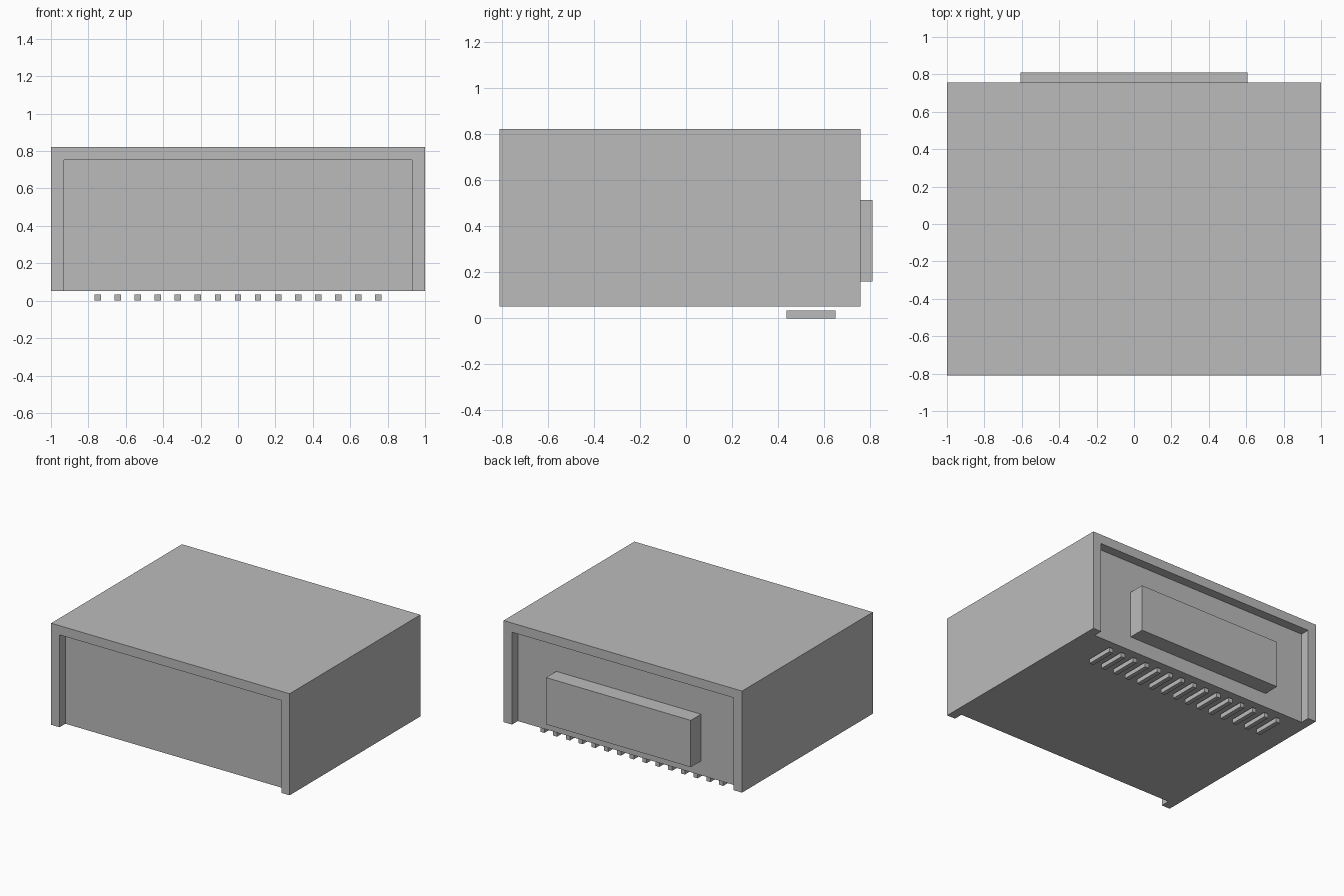
import bpy
import bmesh
from mathutils import Matrix, Vector

cube = bpy.data.objects.get("Cube")
if cube:
    bpy.data.objects.remove(cube, do_unlink=True)

# Single grey material
grey = bpy.data.materials.new("neutral grey")
grey.use_nodes = True
colour = (0.5, 0.5, 0.5, 1)
grey.diffuse_color = colour
grey.node_tree.nodes["Principled BSDF"].inputs["Base Color"].default_value = colour


def box(name, low, high):
    """Flat-shaded box spanning two opposite corners."""
    low, high = Vector(low), Vector(high)
    bm = bmesh.new()
    bmesh.ops.create_cube(bm, size=1, matrix=Matrix.Translation((low + high) / 2)
                          @ Matrix.Diagonal((*(high - low), 1)))
    mesh = bpy.data.meshes.new(name)
    bm.to_mesh(mesh)
    bm.free()
    mesh.materials.append(grey)
    obj = bpy.data.objects.new(name, mesh)
    bpy.context.collection.objects.link(obj)
    return obj


def cut(target, cutter):
    """Subtract the cutter and discard it."""
    cutter.hide_render = True
    mod = target.modifiers.new("recess", "BOOLEAN")
    mod.operation = "DIFFERENCE"
    mod.solver = "EXACT"
    mod.object = cutter
    bpy.context.view_layer.objects.active = target
    bpy.ops.object.modifier_apply(modifier=mod.name)
    bpy.data.objects.remove(cutter, do_unlink=True)


FRONT, BACK = -0.81, 0.757
BOTTOM, TOP = 0.052, 0.822
RIM, DEPTH = 0.07, 0.07

# Housing with shallow end recesses that are open at the bottom
housing = box("housing", (-1, FRONT, BOTTOM), (1, BACK, TOP))
for name, start, end in (("front_recess", FRONT - 0.1, FRONT + DEPTH),
                         ("back_recess", BACK - DEPTH, BACK + 0.1)):
    cut(housing, box(name, (RIM - 1, start, BOTTOM - 0.1),
                     (1 - RIM, end, TOP - RIM)))

# Block standing out from the back recess
box("back_connector", (-0.607, BACK - DEPTH, 0.16), (0.607, 0.81, 0.515))

# Row of small bars just under the housing
COUNT, SPACING, HALF = 15, 0.1072, 0.017
for i in range(COUNT):
    x = (i - (COUNT - 1) / 2) * SPACING
    box(f"bottom_pin_{i + 1}", (x - HALF, 0.437, 0), (x + HALF, 0.65, 0.034))
